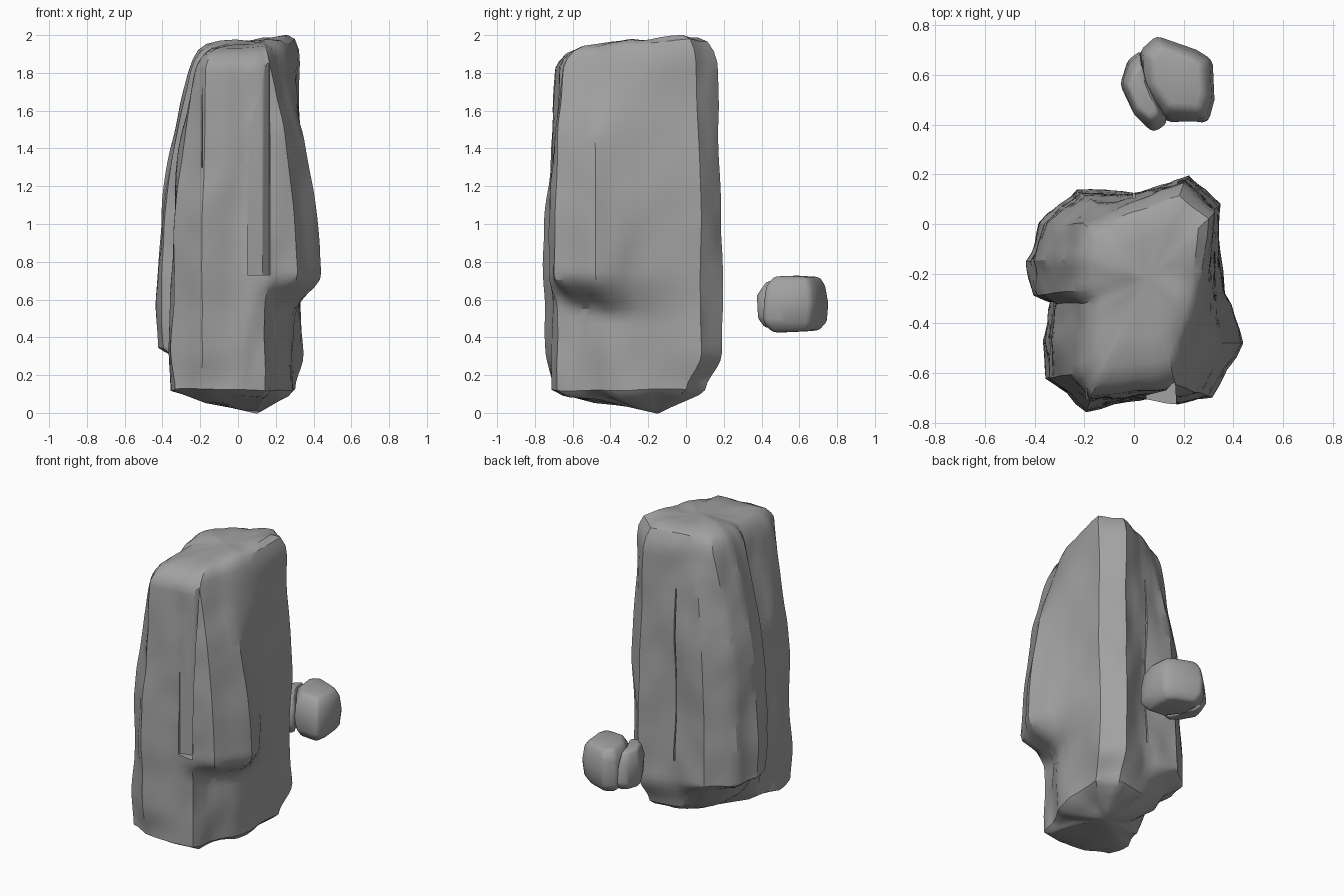
import bpy, bmesh, math
from mathutils import Vector, noise

if "Cube" in bpy.data.objects:
    bpy.data.objects.remove(bpy.data.objects["Cube"])

stone = bpy.data.materials.new("grey stone")
stone.use_nodes = True
stone.diffuse_color = (0.36, 0.36, 0.36, 1)
stone.node_tree.nodes["Principled BSDF"].inputs["Base Color"].default_value = stone.diffuse_color


def activate(obj):
    bpy.ops.object.select_all(action='DESELECT')
    obj.select_set(True)
    bpy.context.view_layer.objects.active = obj


def loft(name, rings, low, high):
    """Closed skin through rings of equal length, ending in two points."""
    bm = bmesh.new()
    loops = [[bm.verts.new(p) for p in ring] for ring in rings]
    n = len(loops[0])
    for a, b in zip(loops, loops[1:]):
        for i in range(n):
            j = (i + 1) % n
            bm.faces.new((a[i], a[j], b[j], b[i]))
    for loop, tip in ((loops[0], low), (loops[-1], high)):
        v = bm.verts.new(tip)
        for i in range(n):
            bm.faces.new((loop[i], loop[(i + 1) % n], v))
    bmesh.ops.recalc_face_normals(bm, faces=bm.faces)
    mesh = bpy.data.meshes.new(name)
    bm.to_mesh(mesh)
    bm.free()
    mesh.materials.append(stone)
    obj = bpy.data.objects.new(name, mesh)
    bpy.context.collection.objects.link(obj)
    return obj


def roughen(obj, amount, stretch):
    """Push the surface in and out in broad chips."""
    mesh = obj.data
    normals = [v.normal.copy() for v in mesh.vertices]
    for v, n in zip(mesh.vertices, normals):
        p = Vector((v.co.x, v.co.y, v.co.z * stretch))
        v.co += n * amount * (noise.noise(p * 5) + 0.5 * noise.noise(p * 11))


def finish(obj, angle):
    activate(obj)
    bpy.ops.object.shade_smooth_by_angle(angle=math.radians(angle))


def mix(a, b, t):
    return [Vector(p).lerp(Vector(q), t) for p, q in zip(a, b)]


def smooth(z, a, b):
    t = min(max((z - a) / (b - a), 0), 1)
    return t * t * (3 - 2 * t)


# Matching outlines, from the back ridge round by the left side and the front
foot = [(.2, .1), (0, .06), (-.2, .05), (-.29, -.04), (-.32, -.15), (-.31, -.25),
        (-.3, -.33), (-.35, -.48), (-.34, -.64), (-.2, -.71), (0, -.72),
        (.14, -.68), (.17, -.56), (.25, -.42), (.3, -.25), (.31, 0)]
body = [(.22, .19), (0, .12), (-.23, .14), (-.38, 0), (-.44, -.15), (-.4, -.28),
        (-.33, -.31), (-.36, -.47), (-.35, -.62), (-.19, -.75), (.03, -.71),
        (.17, -.73), (.32, -.7), (.45, -.48), (.37, -.28), (.34, .08)]
crown = [(.2, .16), (.02, .09), (-.1, .05), (-.2, 0), (-.25, -.14), (-.24, -.27),
         (-.2, -.32), (-.22, -.45), (-.21, -.6), (-.17, -.69), (0, -.68),
         (.12, -.67), (.17, -.65), (.23, -.48), (.29, -.25), (.32, .05)]
undercut = range(11, 15)
shelf = range(2, 6)
STEPS = 4


def outline(z):
    lower = mix(foot, body, smooth(z, 0.1, 0.32))
    for i in undercut:
        over = smooth(z, 0.5 + 0.03 * (13 - i), 0.74)
        lower[i] = Vector(foot[i]).lerp(Vector(body[i]), over)
    t = min(max((z - 0.4) / 1.45, 0), 1) ** 2.3
    return mix(lower, crown, t)


def ring(points, z, lift=0.0):
    """Split each side of an outline and set it at its height."""
    out = []
    for i, p in enumerate(points):
        q = points[(i + 1) % len(points)]
        for s in range(STEPS):
            f = s / STEPS
            c = p.lerp(q, f)
            up = lift * ((i in shelf) * (1 - f) + ((i + 1) % len(points) in shelf) * f)
            out.append(Vector((c.x, c.y, z + up)))
    return out


# Main boulder: pointed underside, tall body and tilted top
rings = []
tip, peak = Vector((.1, -.15)), Vector((.06, -.22))
for scale, z in ((.3, .03), (.6, .065), (.88, .095)):
    rings.append(ring([tip.lerp(p, scale) for p in outline(.1)], z, .16 * scale ** 3))
levels = 44
for k in range(levels + 1):
    z = .12 + (1.84 - .12) * k / levels
    rings.append(ring(outline(z), z, .16 * max(0, 1 - k / 6)))
for scale, z in ((.96, 1.89), (.88, 1.935), (.75, 1.96), (.5, 1.97), (.25, 1.975)):
    rings.append(ring([peak.lerp(p, scale) for p in outline(1.85)], z))
for loop in rings[-7:]:
    for p in loop:
        p.z += smooth(p.z, 1.78, 1.95) * (.09 * (p.x - .05) + .06 * (p.y + .2))
boulder = loft("boulder", rings, (.1, -.15, 0), (.06, -.22, 1.975))
roughen(boulder, .022, .4)


def carve(target, section, z0, z1):
    """Cut an upright prism out of the target."""
    rows = [[(x, y, z) for x, y in section] for z in (z0, z1)]
    cx = sum(x for x, y in section) / len(section)
    cy = sum(y for x, y in section) / len(section)
    cutter = loft("cutter", rows, (cx, cy, z0), (cx, cy, z1))
    cutter.hide_render = True
    mod = target.modifiers.new("groove", 'BOOLEAN')
    mod.operation, mod.solver, mod.object = 'DIFFERENCE', 'EXACT', cutter
    activate(target)
    bpy.ops.object.modifier_apply(modifier=mod.name)
    bpy.data.objects.remove(cutter)


# Long wedge groove down the front, and narrow cracks beside it and at the back
carve(boulder, [(.05, -.9), (.05, -.69), (.13, -.67), (.165, -.63), (.18, -.9)], .73, 1.85)
carve(boulder, [(-.2, -.9), (-.19, -.655), (-.18, -.9)], 1.3, 1.84)
carve(boulder, [(-.02, .3), (0, .07), (.02, .3)], .45, 1.6)
finish(boulder, 32)


# Small stone behind, with a thin flake against its side
def pebble(name, points, layers):
    pts = [Vector(p) for p in points]
    mid = sum(pts, Vector((0, 0))) / len(pts)
    rows = [[(*mid.lerp(p, s), z) for p in pts] for s, z in layers]
    obj = loft(name, rows, (*mid, layers[0][1]), (*mid, layers[-1][1]))
    activate(obj)
    bevel = obj.modifiers.new("worn edges", 'BEVEL')
    bevel.width, bevel.segments, bevel.limit_method = .02, 2, 'ANGLE'
    bpy.ops.object.modifier_apply(modifier=bevel.name)
    roughen(obj, .012, 1)
    finish(obj, 40)


pebble("small_stone",
       [(.09, .76), (.02, .7), (.03, .56), (.13, .42), (.3, .41), (.32, .5), (.31, .66), (.25, .7)],
       [(.72, .43), (.96, .48), (1, .58), (.93, .67), (.72, .72)])
pebble("stone_flake",
       [(.03, .7), (-.02, .66), (-.05, .56), (0, .44), (.08, .375), (.13, .41), (.09, .5), (.05, .6)],
       [(.75, .45), (1, .5), (1, .62), (.7, .7)])
